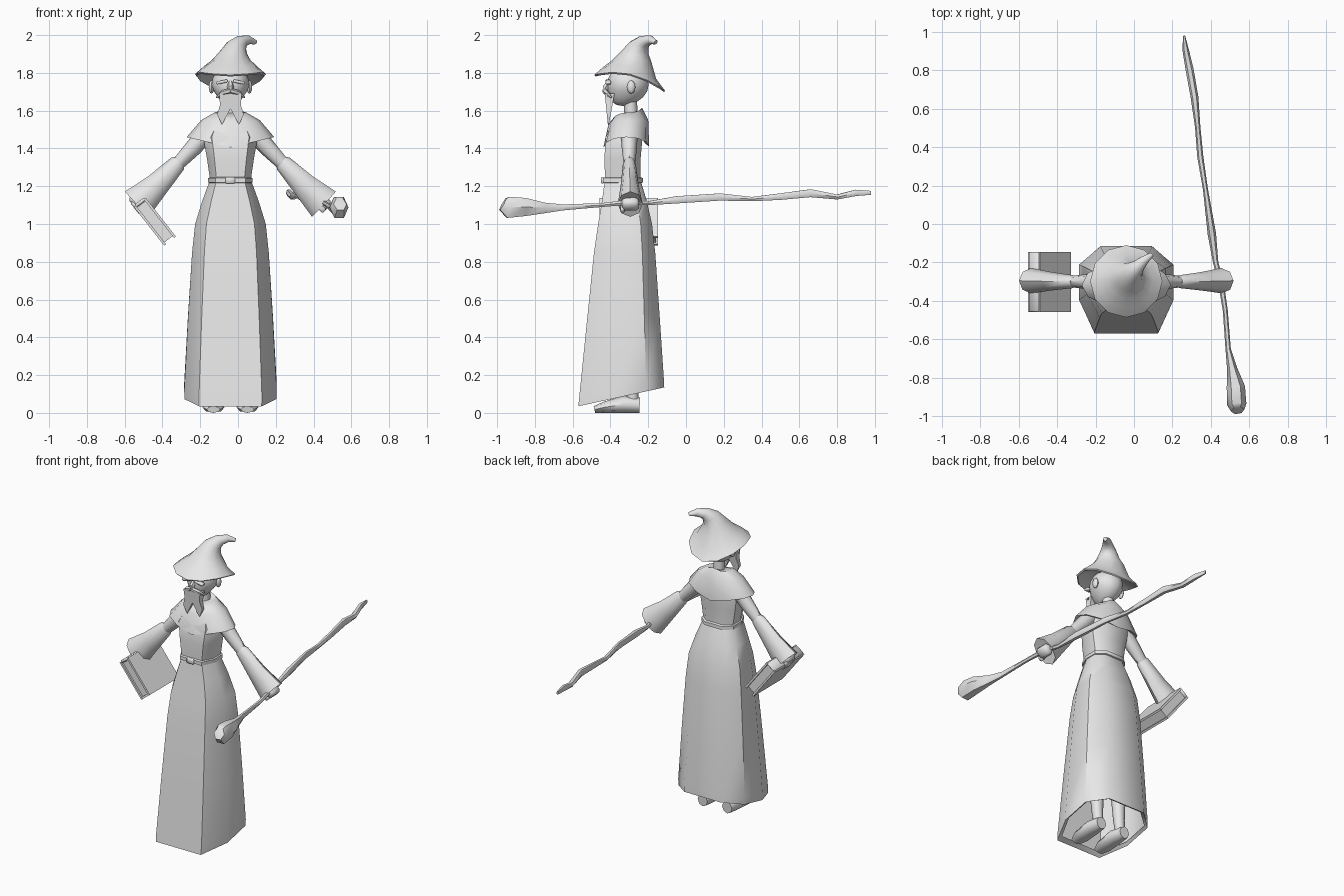
import bpy, bmesh, math
from mathutils import Vector, Matrix

cube = bpy.data.objects.get("Cube")
if cube:
    bpy.data.objects.remove(cube, do_unlink=True)

grey = bpy.data.materials.new("plain grey")
grey.use_nodes = True
grey.diffuse_color = (0.8, 0.8, 0.8, 1)
grey.node_tree.nodes["Principled BSDF"].inputs["Base Color"].default_value = grey.diffuse_color

MID = -0.04  # x of the body's symmetry plane


def finish(name, bm, angle=50):
    bmesh.ops.recalc_face_normals(bm, faces=bm.faces)
    mesh = bpy.data.meshes.new(name)
    bm.to_mesh(mesh)
    bm.free()
    mesh.materials.append(grey)
    ob = bpy.data.objects.new(name, mesh)
    bpy.context.collection.objects.link(ob)
    bpy.ops.object.select_all(action='DESELECT')
    ob.select_set(True)
    bpy.context.view_layer.objects.active = ob
    bpy.ops.object.shade_smooth_by_angle(angle=math.radians(angle))
    return ob


def loft(name, rings, start=False, end=False):
    bm = bmesh.new()
    rows = [[bm.verts.new(p) for p in r] for r in rings]
    n = len(rows[0])
    for a, b in zip(rows, rows[1:]):
        for i in range(n):
            j = (i + 1) % n
            bm.faces.new((a[i], a[j], b[j], b[i]))
    if start:
        bm.faces.new(rows[0])
    if end:
        bm.faces.new(rows[-1])
    return finish(name, bm)


def circle(n):
    return [(math.cos(2 * math.pi * i / n), math.sin(2 * math.pi * i / n)) for i in range(n)]


def tube(name, path, n=8, ref=(0, 1, 0), start=True, end=True):
    """path: (centre, radius across ref, radius along ref)"""
    pts = [Vector(p[0]) for p in path]
    rings = []
    for i, (c, ru, rv) in enumerate(path):
        t = (pts[min(i + 1, len(pts) - 1)] - pts[max(i - 1, 0)]).normalized()
        u = t.cross(Vector(ref)).normalized()
        v = u.cross(t)
        rings.append([pts[i] + u * ru * a + v * rv * b for a, b in circle(n)])
    return loft(name, rings, start, end)


def box(name, loc, size, tilt=0, bevel=0.0):
    bm = bmesh.new()
    bmesh.ops.create_cube(bm, size=1)
    bmesh.ops.scale(bm, vec=size, verts=bm.verts)
    if bevel:
        bmesh.ops.bevel(bm, geom=bm.edges[:], offset=bevel, segments=1, affect='EDGES')
    bmesh.ops.transform(bm, matrix=Matrix.Translation(loc) @ Matrix.Rotation(tilt, 4, 'Y'), verts=bm.verts)
    return finish(name, bm)


def ball(name, loc, size, u=12, v=8, shape=None):
    bm = bmesh.new()
    bmesh.ops.create_uvsphere(bm, u_segments=u, v_segments=v, radius=1)
    for w in bm.verts:
        if shape:
            shape(w.co)
        w.co = Vector(loc) + w.co * Vector(size)
    return finish(name, bm)


# Robe: octagonal section, wider and flatter at the front
half = [(0.68, -1), (1, -0.25), (1, 0.58), (0.55, 1)]
section = half + [(-x, y) for x, y in reversed(half)]


def robe_ring(z, hx, front, back, slope=0):
    cy, hy = (front + back) / 2, (back - front) / 2
    return [(MID + x * hx, cy + y * hy, z + slope * y) for x, y in section]


loft("robe_skirt", [
    robe_ring(0.1, 0.225, -0.54, -0.135, 0.045),
    robe_ring(0.085, 0.243, -0.57, -0.115, 0.05),
    robe_ring(0.13, 0.245, -0.565, -0.117, 0.045),
    robe_ring(0.5, 0.225, -0.525, -0.14, 0.02),
    robe_ring(0.85, 0.203, -0.487, -0.163),
    robe_ring(1.0, 0.187, -0.465, -0.18),
    robe_ring(1.12, 0.15, -0.445, -0.207),
    robe_ring(1.23, 0.11, -0.43, -0.24)], end=True)
loft("robe_torso", [
    robe_ring(1.22, 0.106, -0.428, -0.24),
    robe_ring(1.35, 0.125, -0.432, -0.24),
    robe_ring(1.46, 0.145, -0.425, -0.23),
    robe_ring(1.55, 0.1, -0.38, -0.23)], True, True)
loft("belt", [robe_ring(z, 0.106 + g, -0.428 - g, -0.24 + g)
              for z, g in ((1.215, 0), (1.22, 0.012), (1.243, 0.012), (1.248, 0))])
box("belt_buckle", (MID, -0.442, 1.232), (0.05, 0.015, 0.035), bevel=0.004)

# Shoulder cape, with its hem dipping at front and back
cape = []
for hx, front, back, zs, zf, zb in ((0.05, -0.36, -0.245, 1.59, 1.57, 1.6),
                                    (0.085, -0.385, -0.232, 1.59, 1.555, 1.615),
                                    (0.155, -0.41, -0.2, 1.55, 1.53, 1.55),
                                    (0.232, -0.438, -0.195, 1.46, 1.405, 1.41),
                                    (0.2, -0.425, -0.215, 1.465, 1.42, 1.425)):
    cy, hy = (front + back) / 2, (back - front) / 2
    cape.append([(MID + hx * a, cy + hy * b, zs + ((zf if b < 0 else zb) - zs) * (1 - abs(a)))
                 for a, b in circle(12)])
loft("shoulder_cape", cape, start=True)

# Arms, feet and legs, mirrored
for side, s in (("left", 1), ("right", -1)):
    def at(x, y, z):
        return (MID + s * x, y, z)
    tube(side + "_upper_arm", [(at(0.12, -0.3, 1.49), 0.05, 0.045),
                               (at(0.2, -0.3, 1.4), 0.045, 0.04),
                               (at(0.295, -0.3, 1.3), 0.033, 0.028)])
    tube(side + "_sleeve", [(at(0.265, -0.3, 1.335), 0.03, 0.026),
                            (at(0.28, -0.3, 1.32), 0.046, 0.034),
                            (at(0.39, -0.298, 1.205), 0.066, 0.048),
                            (at(0.495, -0.295, 1.105), 0.092, 0.066),
                            (at(0.475, -0.295, 1.125), 0.078, 0.055),
                            (at(0.4, -0.298, 1.2), 0.05, 0.035)], start=False)
    tube(side + "_foot", [((MID + s * 0.09, y, z), r, h) for y, z, r, h in
                          ((-0.485, 0.018, 0.035, 0.018), (-0.43, 0.03, 0.058, 0.03),
                           (-0.33, 0.045, 0.052, 0.045), (-0.245, 0.04, 0.036, 0.04))],
         ref=(0, 0, 1))
    tube(side + "_leg", [(at(0.085, -0.28, 0.06), 0.03, 0.03),
                         (at(0.085, -0.29, 0.14), 0.035, 0.035),
                         (at(0.085, -0.3, 0.4), 0.05, 0.05)])
    # Ears and brows
    ball(side + "_ear", at(0.1, -0.29, 1.725), (0.015, 0.022, 0.035), 8, 6)
    box(side + "_brow", at(0.045, -0.412, 1.752), (0.06, 0.03, 0.016), s * 0.2, 0.004)
    tube(side + "_moustache", [(at(0, -0.43, 1.705), 0.014, 0.014),
                               (at(0.04, -0.422, 1.695), 0.014, 0.014),
                               (at(0.075, -0.395, 1.67), 0.004, 0.004)], n=6)
    # Half of the forked beard
    bm = bmesh.new()
    outline = ((0, 1.69), (0.06, 1.69), (0.055, 1.63), (0.07, 1.58), (0.045, 1.525), (0, 1.61))
    layers = []
    for depth in (0, 1):
        layers.append([bm.verts.new(at(x, -0.43 + 0.1 * (1.69 - z) + depth * (0.005 + 0.28 * (z - 1.525)), z))
                       for x, z in outline])
        bm.faces.new(layers[-1])
    for i in range(len(outline)):
        j = (i + 1) % len(outline)
        bm.faces.new((layers[0][i], layers[0][j], layers[1][j], layers[1][i]))
    finish(side + "_beard", bm)


# Head, neck and nose
def jaw(co):
    if co.z < 0:
        co.x *= 1 + 0.3 * co.z
        co.y -= 0.25 * co.z * co.z


ball("head", (MID, -0.308, 1.735), (0.1, 0.11, 0.11), 12, 10, jaw)
tube("neck", [((MID, -0.29, 1.55), 0.036, 0.036), ((MID, -0.295, 1.68), 0.034, 0.034)])
tube("nose", [((MID, -0.4, 1.76), 0.01, 0.01), ((MID, -0.425, 1.725), 0.018, 0.018),
              ((MID, -0.425, 1.705), 0.012, 0.012)], n=6)

# Pointed hat: drooping brim, then a crown bending back and to the left
hat = []
for r, lift in ((0.1, 0.03), (0.18, -0.004), (0.188, 0.004), (0.14, 0.045)):
    hat.append([(MID + r * a, -0.298 + r * b,
                 1.79 + lift - (0.0425 * b + 0.0475 * b * b) * r / 0.188) for a, b in circle(12)])
for x, y, z, r, lean in ((-0.036, -0.288, 1.868, 0.102, 0.0), (-0.024, -0.272, 1.905, 0.074, 0.15),
                         (-0.008, -0.25, 1.945, 0.053, 0.45), (0.02, -0.222, 1.968, 0.036, 0.9),
                         (0.055, -0.187, 1.975, 0.024, 1.5), (0.092, -0.16, 1.962, 0.012, 2.0)):
    turn = Matrix.Rotation(lean, 3, Vector((-1, 1, 0)).normalized())
    hat.append([Vector((x, y, z)) + turn @ Vector((r * a, r * b, 0)) for a, b in circle(12)])
loft("hat", hat, start=True, end=True)

# Gnarled staff with a knobbed front end: x, y, z, width, height
staff = ((0.54, -0.97, 1.105, 0.035, 0.04), (0.535, -0.94, 1.088, 0.05, 0.065),
         (0.53, -0.85, 1.09, 0.048, 0.055), (0.51, -0.75, 1.085, 0.026, 0.032),
         (0.49, -0.65, 1.088, 0.014, 0.018), (0.475, -0.45, 1.1, 0.013, 0.012),
         (0.452, -0.3, 1.115, 0.015, 0.015), (0.425, -0.2, 1.11, 0.014, 0.012),
         (0.405, -0.05, 1.128, 0.022, 0.022), (0.372, 0.18, 1.143, 0.013, 0.022),
         (0.345, 0.35, 1.132, 0.016, 0.013), (0.332, 0.5, 1.145, 0.014, 0.02),
         (0.315, 0.66, 1.163, 0.02, 0.024), (0.29, 0.8, 1.143, 0.021, 0.015),
         (0.27, 0.9, 1.165, 0.017, 0.019), (0.26, 0.98, 1.165, 0.006, 0.012))
tube("staff", [((x, y, z), w, h) for x, y, z, w, h in staff], n=6, ref=(0, 0, 1))

# Hands: one grips the staff, the other the book
box("left_hand", (0.452, -0.295, 1.11), (0.07, 0.09, 0.07), math.radians(45), 0.015)
box("left_thumb", (0.44, -0.335, 1.085), (0.05, 0.025, 0.03), math.radians(45), 0.006)
box("right_hand", (-0.535, -0.295, 1.13), (0.07, 0.09, 0.07), math.radians(-45), 0.015)
box("right_fingers", (-0.535, -0.295, 1.09), (0.03, 0.085, 0.08), math.radians(-38), 0.008)

# Closed book hanging from its spine
tilt = math.radians(-38)
turn = Matrix.Rotation(tilt, 3, 'Y')


def book_part(name, offset, size, bevel=0.0):
    loc = Vector((-0.44, -0.302, 1.012)) + turn @ Vector(offset)
    box(name, loc, size, tilt, bevel)


for label, d in (("inner", 1), ("outer", -1)):
    book_part("book_%s_cover" % label, (d * 0.033, 0, 0), (0.013, 0.31, 0.26))
book_part("book_pages", (0, 0, 0), (0.054, 0.285, 0.235))
book_part("book_spine", (0, 0, 0.128), (0.066, 0.31, 0.018), 0.006)
